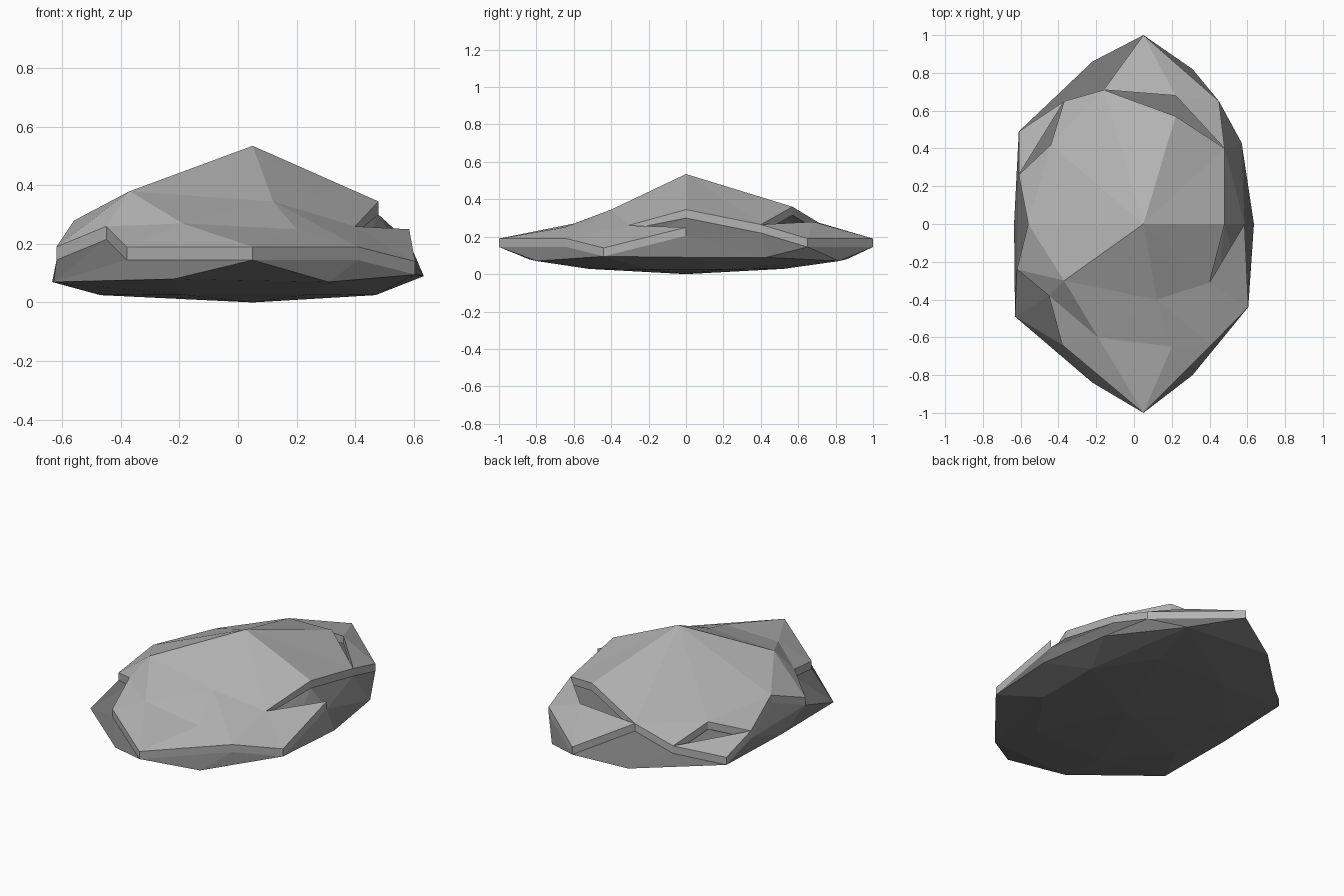
import bpy
import bmesh
from mathutils import Vector
from mathutils.geometry import delaunay_2d_cdt

if "Cube" in bpy.data.objects:
    bpy.data.objects.remove(bpy.data.objects["Cube"], do_unlink=True)

SLAB_THICKNESS = 0.045


def make_stone(name, grey):
    """One flat grey material."""
    colour = (grey, grey, grey, 1.0)
    mat = bpy.data.materials.new(name)
    mat.use_nodes = True
    mat.diffuse_color = colour
    shader = mat.node_tree.nodes["Principled BSDF"]
    shader.inputs["Base Color"].default_value = colour
    shader.inputs["Roughness"].default_value = 0.9
    return mat


def finish(bm, name, mat):
    """Turn a bmesh into a flat-shaded object."""
    bmesh.ops.recalc_face_normals(bm, faces=bm.faces)
    mesh = bpy.data.meshes.new(name)
    bm.to_mesh(mesh)
    bm.free()
    mesh.materials.append(mat)
    obj = bpy.data.objects.new(name, mesh)
    bpy.context.collection.objects.link(obj)


light_stone = make_stone("light_grey_stone", 0.455)
dark_stone = make_stone("dark_grey_stone", 0.185)

# Broken rim of the upper slab, counter-clockwise from the front tip
rim = [
    (0.05, -1, 0.19), (0.41, -0.64, 0.19), (0.605, -0.44, 0.14),
    (0.585, 0, 0.25), (0.4, -0.31, 0.26), (0.48, 0, 0.345),
    (0.48, 0.4, 0.265), (0.45, 0.65, 0.19), (0.05, 1, 0.19),
    (-0.16, 0.71, 0.275), (-0.37, 0.65, 0.175), (-0.61, 0.49, 0.11),
    (-0.61, 0.26, 0.18), (-0.56, 0, 0.28), (-0.62, -0.24, 0.19),
    (-0.45, -0.38, 0.26), (-0.38, -0.64, 0.19),
]
right_back, back_notch, left_notch, left_flap, left_mid = 6, 9, 10, 12, 13

# Peaks and creases inside the rim
peaks = {
    "apex": (0.05, 0, 0.535),
    "left_shoulder": (-0.37, -0.3, 0.38),
    "front_left": (-0.19, -0.6, 0.27),
    "front_right": (0.2, -0.65, 0.25),
    "front_ridge": (0.12, -0.4, 0.345),
    "back_ledge": (0.22, 0.57, 0.36),
    "back_shelf": (0.22, 0.68, 0.28),
    "left_ledge": (-0.44, 0.42, 0.25),
}
points = [Vector(p) for p in rim + list(peaks.values())]
index = {name: len(rim) + i for i, name in enumerate(peaks)}

# Creases that must stay as edges
creases = [
    ("apex", "back_ledge"), ("apex", "left_shoulder"), ("apex", "front_ridge"),
    ("apex", back_notch), ("apex", left_mid),
    ("back_ledge", right_back), ("back_ledge", back_notch),
    ("back_shelf", right_back), ("back_shelf", back_notch),
    ("left_ledge", left_notch), ("left_ledge", left_flap),
]
edges = [(i, (i + 1) % len(rim)) for i in range(len(rim))]
edges += [(index[a], index.get(b, b)) for a, b in creases]
edges.append((left_notch, left_flap))

# Open cracks in the slab, through which the body shows
cracks = [
    {right_back, back_notch, index["back_ledge"], index["back_shelf"]},
    {left_notch, left_flap, index["left_ledge"]},
]

# Upper slab: faceted surface given a vertical thickness
flat, _, faces, origin, _, _ = delaunay_2d_cdt(
    [p.to_2d() for p in points], edges, [], 1, 1e-5)
bm = bmesh.new()
verts = [bm.verts.new((p.x, p.y, points[src[0]].z))
         for p, src in zip(flat, origin)]
for face in faces:
    corners = {origin[i][0] for i in face}
    if not any(corners <= crack for crack in cracks):
        bm.faces.new([verts[i] for i in face])
under = bmesh.ops.extrude_face_region(
    bm, geom=list(bm.faces), use_keep_orig=True)["geom"]
bmesh.ops.translate(
    bm, vec=(0, 0, -SLAB_THICKNESS),
    verts=[v for v in under if isinstance(v, bmesh.types.BMVert)])
finish(bm, "upper_slab", light_stone)

# Lower body: convex stone hanging below the rim
belly = [
    (0.635, 0, 0.09), (0.57, 0.43, 0.09), (0.31, 0.82, 0.07),
    (-0.22, 0.86, 0.08), (-0.635, 0, 0.07), (-0.63, -0.49, 0.07),
    (-0.22, -0.84, 0.08), (0.31, -0.8, 0.07),
]
keel = [(0.05, 0, 0)]
keel += [(x, y, 0.025) for x in (-0.47, 0.47) for y in (-0.2, 0.2)]
keel += [(x, y, 0.028) for x in (-0.2, 0.25) for y in (-0.52, 0.52)]
bm = bmesh.new()
for x, y, z in rim:
    bm.verts.new((x, y, z - SLAB_THICKNESS))
for p in belly + keel:
    bm.verts.new(p)
hull = bmesh.ops.convex_hull(bm, input=list(bm.verts))
bmesh.ops.delete(bm, geom=hull["geom_interior"], context="VERTS")
finish(bm, "lower_body", dark_stone)
